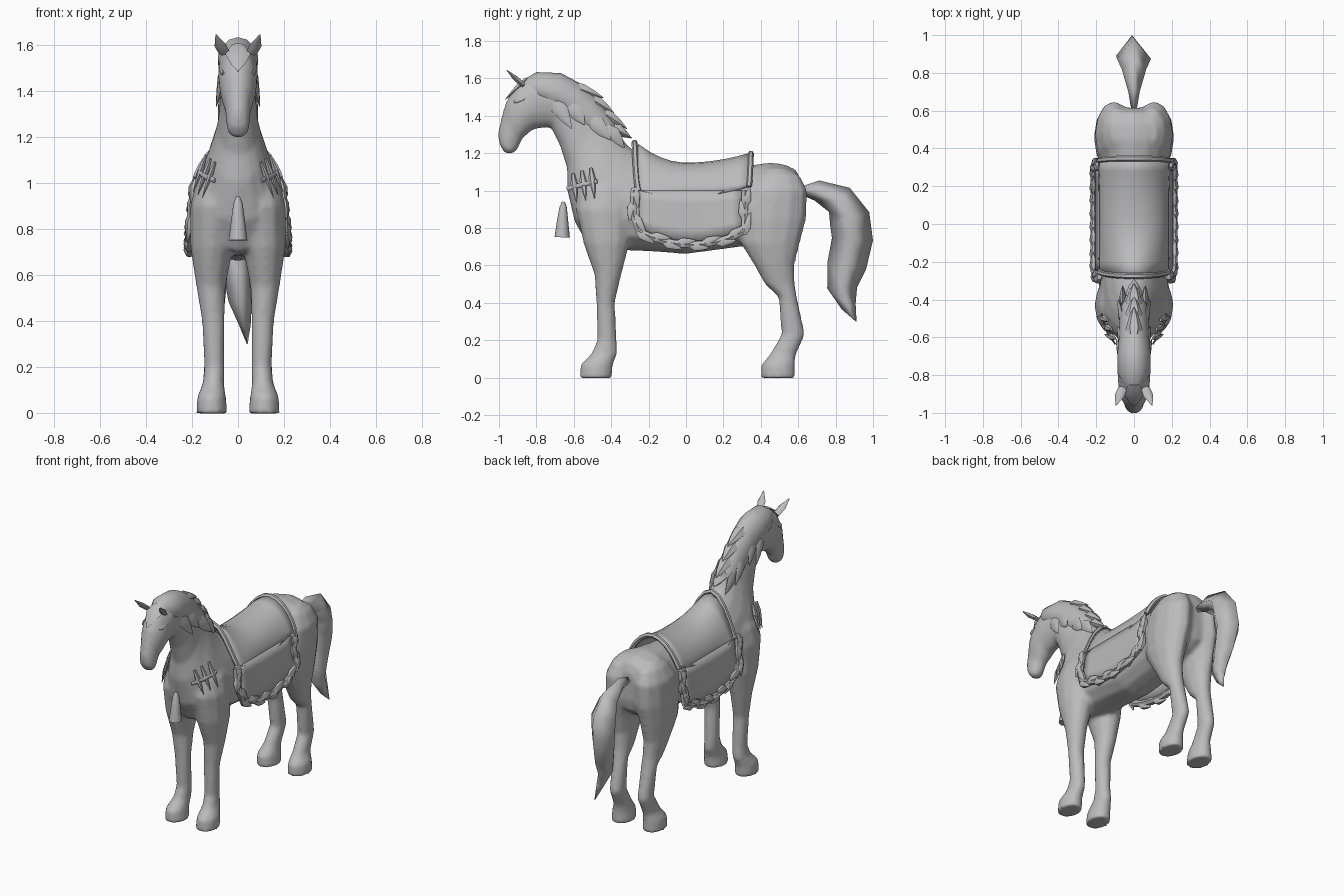
import bpy, bmesh, math
from mathutils import Vector

default_cube = bpy.data.objects.get("Cube")
if default_cube:
    bpy.data.objects.remove(default_cube, do_unlink=True)

grey = bpy.data.materials.new("plain grey")
grey.use_nodes = True
grey.diffuse_color = (.5, .5, .5, 1)
grey.node_tree.nodes["Principled BSDF"].inputs["Base Color"].default_value = (.5, .5, .5, 1)

SIDES = (("left", 1), ("right", -1))


def finish(name, bm, angle=50):
    """Turn a bmesh into a shaded object."""
    bmesh.ops.recalc_face_normals(bm, faces=bm.faces)
    mesh = bpy.data.meshes.new(name)
    bm.to_mesh(mesh)
    bm.free()
    mesh.materials.append(grey)
    obj = bpy.data.objects.new(name, mesh)
    bpy.context.collection.objects.link(obj)
    bpy.ops.object.select_all(action='DESELECT')
    obj.select_set(True)
    bpy.context.view_layer.objects.active = obj
    bpy.ops.object.shade_smooth_by_angle(angle=math.radians(angle))
    return obj


def loft(name, rings, sides=12, angle=50):
    """Skin closed rings; each ring is centre, two half axes and a narrowing towards its top."""
    bm = bmesh.new()
    loops = []
    for centre, u, v, egg in rings:
        loop = []
        for i in range(sides):
            a = math.tau * i / sides
            c, s = math.cos(a), math.sin(a)
            loop.append(bm.verts.new(centre + u * c * (1 - egg * s) + v * s))
        loops.append(loop)
    for lo, hi in zip(loops, loops[1:]):
        for i in range(sides):
            j = (i + 1) % sides
            bm.faces.new((lo[i], lo[j], hi[j], hi[i]))
    bm.faces.new(loops[0])
    bm.faces.new(loops[-1])
    return finish(name, bm, angle)


def spine(name, rows, sides=12):
    """Loft from rows of top y, z, bottom y, z, half width and egg."""
    rings = []
    for ty, tz, by, bz, w, egg in rows:
        top, low = Vector((0, ty, tz)), Vector((0, by, bz))
        rings.append(((top + low) / 2, Vector((w, 0, 0)), (top - low) / 2, egg))
    return loft(name, rings, sides)


def leg(name, sign, rows):
    """Loft from rows of height, front y, back y, inner x and outer x."""
    rings = []
    for z, y0, y1, x0, x1 in rows:
        rings.append((Vector((sign * (x0 + x1) / 2, (y0 + y1) / 2, z)),
                      Vector(((x1 - x0) / 2, 0, 0)), Vector((0, (y1 - y0) / 2, 0)), 0))
    return loft(name, rings, 12)


def strand(name, points, widths, flat=1, across=(1, 0, 0), sides=6):
    """Sweep an oval along points; flat is thickness over width."""
    pts = [Vector(p) for p in points]
    rings = []
    for i, p in enumerate(pts):
        tangent = (pts[min(i + 1, len(pts) - 1)] - pts[max(i - 1, 0)]).normalized()
        u = Vector(across)
        u = (u - tangent * u.dot(tangent)).normalized()
        rings.append((p, u * widths[i], tangent.cross(u) * widths[i] * flat, 0))
    return loft(name, rings, sides)


def leaf(name, start, end, width, flat=.35, across=(1, 0, 0)):
    """Pointed lock or blade between two points."""
    a, b = Vector(start), Vector(end)
    return strand(name, [a, a.lerp(b, .35), a.lerp(b, .7), b],
                  [width * .5, width, width * .6, .002], flat, across)


# Trunk, neck and head
body = spine("body", [
    (.615, 1.05, .615, .86, .07, 0), (.59, 1.11, .60, .79, .15, 0),
    (.53, 1.14, .54, .74, .185, 0), (.45, 1.15, .47, .71, .195, 0),
    (.30, 1.13, .30, .70, .185, .1), (0, 1.09, 0, .66, .178, .1),
    (-.22, 1.17, -.20, .675, .178, .2), (-.32, 1.25, -.36, .68, .178, .35),
    (-.35, 1.30, -.52, .70, .17, .4), (-.37, 1.34, -.595, .83, .145, .4),
    (-.40, 1.38, -.635, 1, .107, .3), (-.45, 1.41, -.637, 1.12, .088, .2),
    (-.52, 1.49, -.675, 1.24, .078, .1), (-.59, 1.56, -.725, 1.34, .075, 0),
    (-.67, 1.61, -.76, 1.335, .08, 0), (-.80, 1.625, -.82, 1.325, .087, 0),
    (-.90, 1.57, -.87, 1.28, .081, 0), (-.96, 1.48, -.885, 1.265, .068, 0),
    (-.985, 1.40, -.88, 1.265, .057, 0), (-1.005, 1.31, -.895, 1.23, .052, 0),
    (-1.0, 1.25, -.915, 1.203, .048, 0), (-.97, 1.2, -.94, 1.195, .025, 0)], 16)

FRONT_LEG = [
    (-.003, -.57, -.395, .045, .183), (.07, -.565, -.39, .052, .178), (.13, -.505, -.365, .06, .154),
    (.2, -.475, -.37, .058, .147), (.4, -.48, -.38, .058, .157), (.55, -.49, -.345, .053, .182),
    (.72, -.55, -.30, .02, .208), (.9, -.59, -.28, .005, .208), (1, -.57, -.29, .005, .183),
    (1.1, -.5, -.33, .01, .12)]
HIND_LEG = [
    (-.003, .40, .585, .045, .183), (.07, .402, .583, .052, .178), (.12, .445, .588, .06, .154),
    (.23, .51, .637, .058, .147), (.43, .495, .593, .058, .157), (.5, .42, .583, .053, .167),
    (.6, .365, .58, .045, .187), (.72, .29, .61, .025, .207), (.85, .27, .645, .005, .212),
    (1, .30, .65, .005, .205), (1.08, .36, .61, .02, .165), (1.12, .42, .54, .04, .12)]

legs = [leg(f"{side}_{end}_leg", s, rows) for side, s in SIDES
        for end, rows in (("front", FRONT_LEG), ("hind", HIND_LEG))]

# Blend the legs into the trunk as one smooth skin
for part in legs + [body]:
    part.select_set(True)
bpy.context.view_layer.objects.active = body
bpy.ops.object.join()
skin = body.modifiers.new("skin", 'REMESH')
skin.mode, skin.voxel_size, skin.use_smooth_shade = 'VOXEL', .013, True
relax = body.modifiers.new("relax", 'SMOOTH')
relax.factor, relax.iterations = .5, 6

for side, s in SIDES:
    # Ears lean forward and outward
    strand(side + "_ear", [(s * .06, -.87, 1.565), (s * .077, -.91, 1.598), (s * .096, -.96, 1.645)],
           [.024, .026, .002], .6)
    leaf(side + "_eye", (s * .064, -.92, 1.475), (s * .08, -.86, 1.49), .012, .6, (0, 0, 1))

# Tail: broad diamond section, hanging with a slight sway
tail_path = [(0, .61, 1), (0, .70, 1.0), (0, .82, .95), (0, .875, .85), (-.01, .89, .74),
             (0, .86, .60), (.01, .835, .48), (.03, .87, .38), (.04, .91, .3)]
tail_deep = [.02, .055, .085, .11, .11, .105, .08, .04, .002]
tail_wide = [.015, .03, .065, .09, .085, .065, .05, .025, .002]
rings = []
for i, p in enumerate(tail_path):
    run = Vector(tail_path[min(i + 1, 8)]) - Vector(tail_path[max(i - 1, 0)])
    normal = Vector((1, 0, 0)).cross(run).normalized()
    rings.append((Vector(p), Vector((tail_wide[i], 0, 0)), normal * tail_deep[i], 0))
loft("tail", rings, 4, 130)

# Mane cap over the crest, then loose locks
spine("mane", [
    (-.88, 1.585, -.86, 1.52, .04, 0), (-.80, 1.633, -.78, 1.47, .088, .15),
    (-.67, 1.628, -.70, 1.43, .088, .15), (-.57, 1.575, -.645, 1.40, .08, .2),
    (-.48, 1.50, -.58, 1.34, .077, .25), (-.40, 1.40, -.49, 1.28, .075, .25),
    (-.355, 1.31, -.41, 1.25, .045, 0)], 12)
for i, (y, z, dy, dz) in enumerate([(-.62, 1.565, .18, -.07), (-.52, 1.5, .135, -.085),
                                    (-.46, 1.43, .145, -.1), (-.41, 1.35, .12, -.07)]):
    leaf(f"crest_lock_{i}", (0, y, z), (0, y + dy, z + dz), .045, .8)
leaf("forelock", (0, -.85, 1.6), (0, -.968, 1.485), .055, .3)
for side, s in SIDES:
    for i, (y, z, ey, ez, x) in enumerate([(-.72, 1.51, -.61, 1.33, .095), (-.63, 1.48, -.54, 1.35, .09),
                                           (-.52, 1.40, -.40, 1.27, .085), (-.43, 1.34, -.33, 1.23, .06)]):
        leaf(f"{side}_mane_lock_{i}", (s * .06, y, z), (s * x, ey, ez), .045, .4, (0, 1, 1))


def drape(y, a, grow=0):
    """Point on the saddle arc at station y and angle a; the arc peaks towards both ends."""
    top = 1.14 + (1.5 if y < 0 else .45) * y * y + grow
    low = .965 + .5 * y * y
    peak = .9 + (22 if y < 0 else 7) * y * y
    return Vector(((.178 + grow) * math.sin(a), y, low + (top - low) * abs(math.cos(a)) ** peak))


def sheet(name, rows, thick):
    """Grid surface given thickness."""
    bm = bmesh.new()
    grid = [[bm.verts.new(p) for p in row] for row in rows]
    for r0, r1 in zip(grid, grid[1:]):
        for i in range(len(r0) - 1):
            bm.faces.new((r0[i], r0[i + 1], r1[i + 1], r1[i]))
    obj = finish(name, bm)
    mod = obj.modifiers.new("thickness", 'SOLIDIFY')
    mod.thickness, mod.offset = thick, 0


# Saddle pad with rolled front and back rims
arc = [math.radians(a) for a in range(-90, 91, 15)]
stations = [-.26 + .06 * i for i in range(11)]
sheet("saddle_pad", [[drape(y, a) for a in arc] for y in stations], .018)
for name, y, lean in (("front_saddle_rim", -.25, -.025), ("back_saddle_rim", .335, .012)):
    strand(name, [drape(y + lean * math.cos(a), a, .004) for a in arc], [.016] * len(arc), 1, (0, 1, 0))


def hem(y):
    return .73 + .9 * (y - .03) ** 2


for side, s in SIDES:
    # Side flap below the pad
    rows = [[(s * (.178 + .006 * t), y, 1 + (hem(y) - 1) * t / 4) for t in range(5)]
            for y in [-.25 + .055 * i for i in range(11)]]
    sheet(side + "_flap", rows, .014)
    # Leafy garland round the flap edge, flaring outward at the hem
    edge = [Vector((s * x, -.28, z)) for x, z in ((.185, 1), (.192, .93), (.2, .86))]
    edge += [Vector((s * .208, -.25 + .07 * i, hem(-.25 + .07 * i) - .02)) for i in range(9)]
    edge += [Vector((s * x, .315, z)) for x, z in ((.2, .86), (.192, .93), (.185, 1))]
    strand(side + "_garland_cord", edge, [.022] * len(edge), .9, (1, 0, 0))
    for i in range(len(edge) - 1):
        run = edge[i + 1] - edge[i]
        sway = Vector((s * .01, 0, 0)) + run.cross(Vector((s, 0, 0))) * (.35 if i % 2 else -.35)
        leaf(f"{side}_garland_leaf_{i}", edge[i] - run * .2, edge[i + 1] + run * .3 + sway,
             .025, 1.2, (1, 0, 0))
    # Three small blades under a strap on the shoulder
    strand(side + "_blade_strap", [(s * .1, -.635, 1.01), (s * .15, -.56, 1.03), (s * .172, -.475, 1.05)],
           [.012] * 3, .5, (0, 0, 1))
    for i in range(3):
        y, x = -.595 + .048 * i, .1 + .02 * i
        leaf(f"{side}_blade_{i}", (s * x, y - .01, 1.09 + .015 * i), (s * (x + .055), y + .01, .935 + .012 * i),
             .019, .7, (0, 1, 0))

# Chest tassel
strand("tassel", [(0, -.655, .94), (0, -.657, .91), (0, -.66, .83), (0, -.662, .75)],
       [.008, .02, .031, .041], 1, (1, 0, 0), 8)
